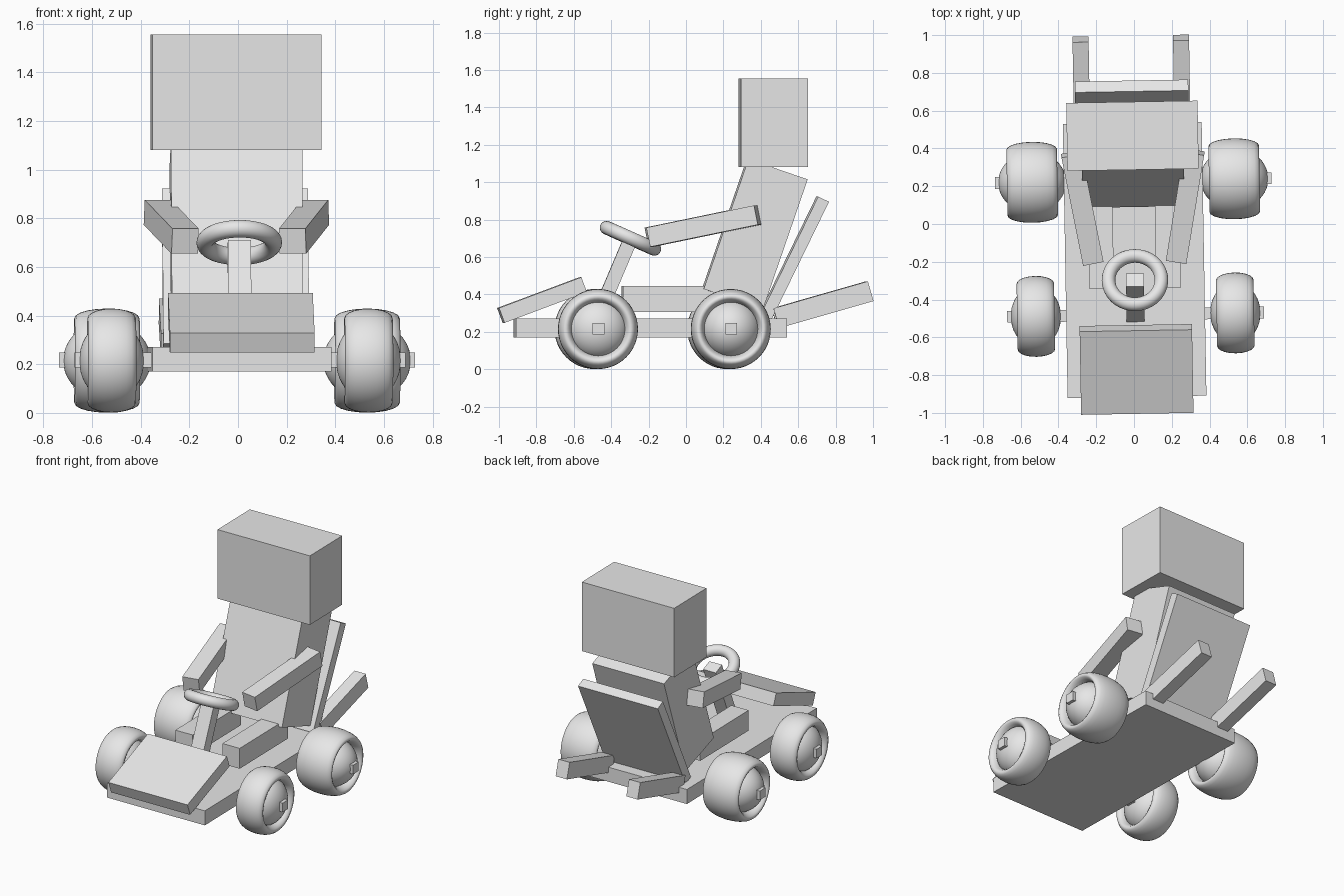
import bpy
from math import radians
from mathutils import Matrix

cube = bpy.data.objects.get("Cube")
if cube:
    bpy.data.objects.remove(cube, do_unlink=True)

grey = bpy.data.materials.new("plain_grey")
grey.use_nodes = True
grey.diffuse_color = (0.8, 0.8, 0.8, 1)
for node in grey.node_tree.nodes:
    if node.type == 'BSDF_PRINCIPLED':
        node.inputs["Base Color"].default_value = (0.8, 0.8, 0.8, 1)

YAW = Matrix.Rotation(radians(1), 4, 'Z')  # whole kart sits slightly turned
SIDES = (("left", 1), ("right", -1))


def place(name, centre, size=(1, 1, 1), tilt=0, turn=0):
    """Bake size into the active mesh, then tilt, turn and move it."""
    obj = bpy.context.object
    obj.name = name
    obj.data.name = name
    obj.data.transform(Matrix.Diagonal((*size, 1)))
    obj.matrix_world = (YAW @ Matrix.Translation(centre)
                        @ Matrix.Rotation(radians(turn), 4, 'Z')
                        @ Matrix.Rotation(radians(tilt), 4, 'X'))
    obj.data.materials.append(grey)
    return obj


def box(name, centre, size, tilt=0, turn=0):
    bpy.ops.mesh.primitive_cube_add(size=1)
    return place(name, centre, size, tilt, turn)


def ring(name, centre, major, minor, tilt=0):
    bpy.ops.mesh.primitive_torus_add(major_radius=major, minor_radius=minor,
                                     major_segments=48, minor_segments=20)
    bpy.ops.object.shade_smooth()
    return place(name, centre, tilt=tilt)


def wheel(name, centre, stretch):
    # Tyre: ring stretched along the axle; hub: rounded dome inside it
    bpy.ops.mesh.primitive_torus_add(major_radius=0.174, minor_radius=0.04,
                                     major_segments=48, minor_segments=20)
    bpy.ops.object.shade_smooth()
    bpy.context.object.data.transform(Matrix.Rotation(radians(90), 4, 'Y'))
    place(name + "_tyre", centre, (3.35 * stretch, 1, 1))
    bpy.ops.mesh.primitive_uv_sphere_add(segments=40, ring_count=20, radius=1)
    bpy.ops.object.shade_smooth()
    bpy.context.object.data.transform(Matrix.Rotation(radians(90), 4, 'Y'))
    place(name + "_hub", centre, (0.18 * stretch, 0.162, 0.162))


# Chassis
box("floor_board", (0, -0.19, 0.22), (0.735, 1.45, 0.1))
box("hood", (0, -0.77, 0.37), (0.595, 0.47, 0.085), tilt=20.5)
box("rear_panel", (0, 0.575, 0.59), (0.6, 0.064, 0.71), tilt=-26)

# Steering
box("steering_column", (0, -0.39, 0.475), (0.095, 0.075, 0.48), tilt=-23)
ring("steering_wheel", (0, -0.297, 0.70), 0.14, 0.036, tilt=-24)

# Driver
box("torso", (0, 0.368, 0.722), (0.54, 0.335, 0.735), tilt=-19)
box("head", (0, 0.467, 1.318), (0.695, 0.36, 0.475))
for side, s in SIDES:
    box(side + "_leg", (s * 0.177, -0.07, 0.375), (0.13, 0.54, 0.14))
    box(side + "_arm", (s * 0.273, 0.09, 0.765), (0.11, 0.595, 0.105),
        tilt=11.5, turn=-s * 10.3)
    box(side + "_exhaust", (s * 0.266, 0.73, 0.345), (0.085, 0.525, 0.11), tilt=16)

# Axles and wheels
for end, y, reach, track, stretch in (("front", -0.48, 0.68, 0.528, 0.74),
                                      ("rear", 0.23, 0.732, 0.535, 1)):
    box(end + "_axle", (0, y, 0.217), (2 * reach, 0.062, 0.062))
    for side, s in SIDES:
        wheel(f"{end}_{side}_wheel", (s * track, y, 0.215), stretch)
